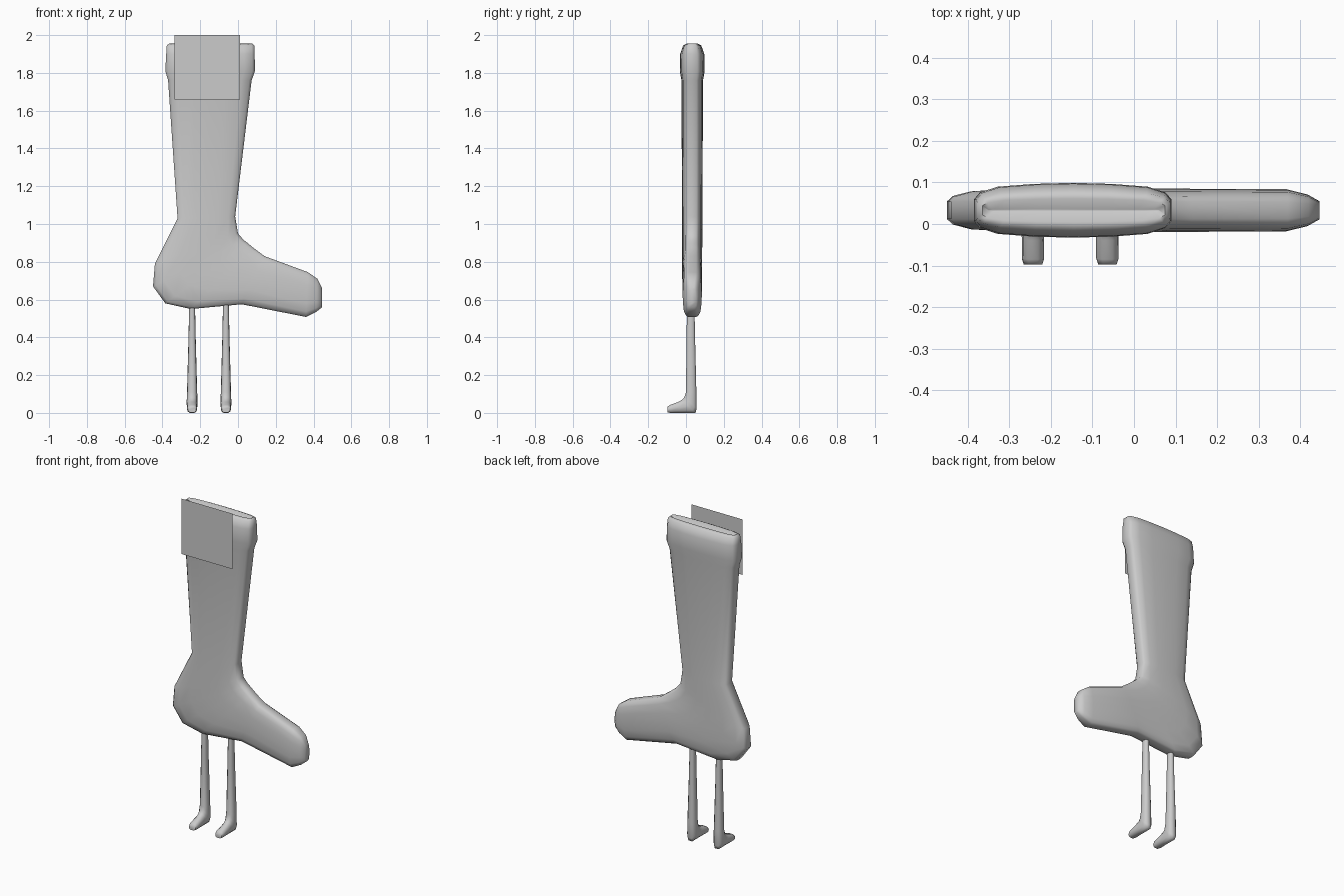
import bpy, bmesh, math

if "Cube" in bpy.data.objects:
    bpy.data.objects.remove(bpy.data.objects["Cube"])

grey = bpy.data.materials.new("plain grey")
grey.diffuse_color = (0.6, 0.6, 0.6, 1)
grey.use_nodes = True
grey.node_tree.nodes["Principled BSDF"].inputs["Base Color"].default_value = grey.diffuse_color


def finish(name, bm, angle=60):
    bmesh.ops.recalc_face_normals(bm, faces=bm.faces)
    me = bpy.data.meshes.new(name)
    bm.to_mesh(me)
    bm.free()
    me.materials.append(grey)
    ob = bpy.data.objects.new(name, me)
    bpy.context.collection.objects.link(ob)
    bpy.context.view_layer.objects.active = ob
    ob.select_set(True)
    bpy.ops.object.shade_smooth_by_angle(angle=math.radians(angle))
    ob.select_set(False)
    return ob


def loft(name, rings, profile, place, angle=60):
    """Each ring spans two outline points (u, z) with a half thickness."""
    bm = bmesh.new()
    loops = []
    for u0, z0, u1, z1, h in rings:
        def pt(t, k):
            return bm.verts.new(place(u0 + (u1 - u0) * t, h * k, z0 + (z1 - z0) * t))
        loops.append([pt(t, k) for t, k in profile] +
                     [pt(t, -k) for t, k in reversed(profile)])
    n = len(loops[0])
    for a, b in zip(loops, loops[1:]):
        for i in range(n):
            j = (i + 1) % n
            bm.faces.new((a[i], a[j], b[j], b[i]))
    bm.faces.new(loops[0])
    bm.faces.new(loops[-1])
    return finish(name, bm, angle)


# Flat stocking: pinched opening, rolled cuff, leg, heel, foot and toe
lens = [(0, .4), (.03, .65), (.12, .86), (.3, .96), (.5, 1),
        (.7, .96), (.88, .86), (.97, .65), (1, .4)]
stocking_rings = [
    (-.35, 1.935, .06, 1.935, .003),
    (-.365, 1.955, .075, 1.955, .028),
    (-.377, 1.945, .086, 1.945, .048),
    (-.38, 1.90, .088, 1.90, .064),
    (-.385, 1.81, .09, 1.81, .066),
    (-.37, 1.76, .072, 1.76, .057),
    (-.32, 1.03, -.015, 1.04, .054),
    (-.44, .79, 0, .95, .053),
    (-.45, .67, .03, .915, .053),
    (-.385, .58, .05, .90, .053),
    (-.25, .55, .08, .875, .053),
    (.02, .575, .14, .83, .052),
    (.36, .508, .37, .745, .051),
    (.415, .535, .42, .71, .038),
    (.446, .56, .446, .66, .022),
]
loft("stocking", stocking_rings, lens, lambda u, w, z: (u, .033 + w, z), 80)

# Two thin legs, each with a small foot pointing forward
rounded = [(0, .45), (.2, .88), (.5, 1), (.8, .88), (1, .45)]
leg_rings = [
    (.006, .60, .044, .60, .015),
    (.003, .40, .048, .40, .019),
    (0, .11, .055, .11, .027),
    (-.008, .085, .056, .02, .029),
    (-.02, .07, .05, 0, .028),
    (-.04, .058, -.03, 0, .027),
    (-.085, .042, -.08, 0, .027),
    (-.098, .033, -.098, .002, .022),
]
for side, cx in (("left", -.243), ("right", -.064)):
    loft(side + "_leg", leg_rings, rounded, lambda u, w, z: (cx + w, u, z))

# Flat square tag in front of the cuff
bm = bmesh.new()
bm.faces.new([bm.verts.new((x, -.068, z)) for x, z in
              ((-.335, 1.66), (.01, 1.66), (.01, 2), (-.335, 2))])
finish("tag", bm)
